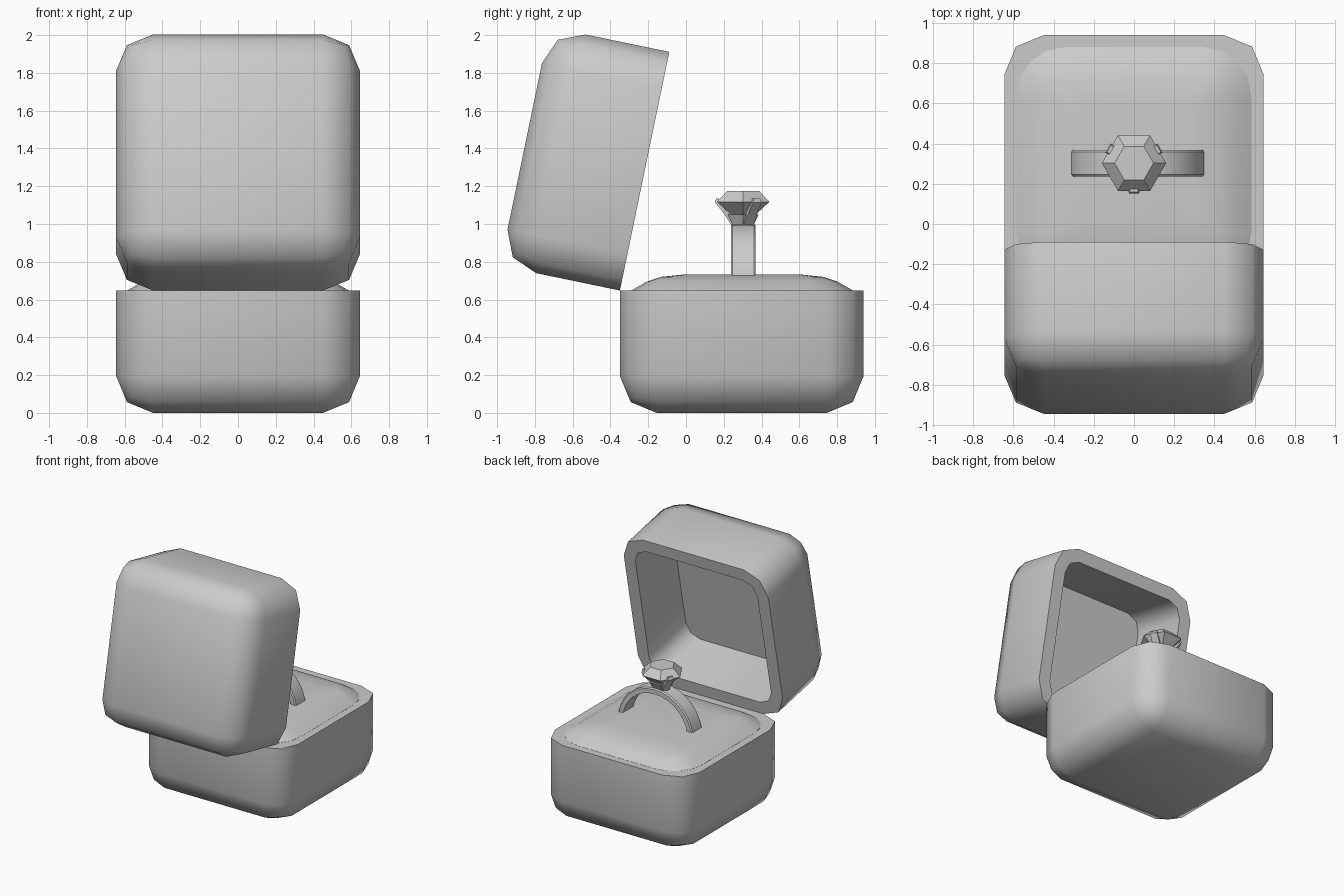
import bpy, bmesh, math
from mathutils import Matrix, Vector

if "Cube" in bpy.data.objects:
    bpy.data.objects.remove(bpy.data.objects["Cube"])

S = 1.29                      # box side
HINGE = Vector((0, -0.35, 0.648))
CY = 0.297                    # centre of the base in y
RY = 0.303                    # centre of the ring in y


def finish(name, bm, smooth=None):
    bmesh.ops.recalc_face_normals(bm, faces=bm.faces)
    me = bpy.data.meshes.new(name)
    bm.to_mesh(me)
    bm.free()
    ob = bpy.data.objects.new(name, me)
    bpy.context.collection.objects.link(ob)
    if smooth:
        bpy.ops.object.select_all(action='DESELECT')
        ob.select_set(True)
        bpy.context.view_layer.objects.active = ob
        bpy.ops.object.shade_smooth_by_angle(angle=math.radians(smooth))
    return ob


def half_shell(name, matrix):
    """Bevelled cube cut in half and hollowed; hinge edge at local origin, opening up."""
    bm = bmesh.new()
    bmesh.ops.create_cube(bm, size=S)
    bmesh.ops.bevel(bm, geom=bm.edges[:], offset=0.195, segments=2,
                    profile=0.5, affect='EDGES')
    bmesh.ops.bisect_plane(bm, geom=bm.verts[:] + bm.edges[:] + bm.faces[:],
                           plane_co=(0, 0, 0.003), plane_no=(0, 0, 1), clear_outer=True)
    rim = [e for e in bm.edges if e.is_boundary]
    cap = bmesh.ops.edgeloop_fill(bm, edges=rim)['faces']
    bmesh.ops.recalc_face_normals(bm, faces=bm.faces)
    bmesh.ops.inset_region(bm, faces=cap, thickness=0.1, use_even_offset=True)
    floor = bmesh.ops.extrude_discrete_faces(bm, faces=cap)['faces']
    bmesh.ops.translate(bm, verts=floor[0].verts, vec=(0, 0, -0.48))
    bmesh.ops.translate(bm, verts=bm.verts, vec=(0, S / 2, -0.003))
    ob = finish(name, bm, 50)
    ob.matrix_world = matrix
    return ob


def loft(bm, rings):
    """Skin a stack of equal-length point rings and cap both ends."""
    vs = [[bm.verts.new(p) for p in r] for r in rings]
    n = len(vs[0])
    for a, b in zip(vs, vs[1:]):
        for i in range(n):
            bm.faces.new((a[i], a[(i + 1) % n], b[(i + 1) % n], b[i]))
    bm.faces.new(vs[0][::-1])
    bm.faces.new(vs[-1])


def rounded_square(half, r, z, seg=4):
    pts = []
    for k, (sx, sy) in enumerate(((1, 1), (-1, 1), (-1, -1), (1, -1))):
        for i in range(seg + 1):
            a = math.pi / 2 * (k + i / seg)
            pts.append((sx * (half - r) + r * math.cos(a),
                        CY + sy * (half - r) + r * math.sin(a), z))
    return pts


def hexagon(r, z):
    return [(r * math.cos(i * math.pi / 3), RY + r * math.sin(i * math.pi / 3), z)
            for i in range(6)]


# box base and opened lid
half_shell("box_base", Matrix.Translation(HINGE))
half_shell("box_lid", Matrix.Translation(HINGE)
           @ Matrix.Rotation(math.radians(78.3), 4, 'X')
           @ Matrix.Rotation(math.pi, 4, 'Y'))

# domed cushion
bm = bmesh.new()
loft(bm, [rounded_square(0.585 - d, max(0.245 - d, 0.05), z) for d, z in
          ((0, 0.3), (0, 0.649), (0.08, 0.695), (0.155, 0.72), (0.28, 0.733))])
finish("cushion", bm, 50)

# ring band: chamfered section spun round
bm = bmesh.new()
section = [(0.295, -0.066), (0.33, -0.066), (0.338, -0.056),
           (0.338, 0.056), (0.33, 0.066), (0.295, 0.066)]
N = 32
loops = []
for i in range(N):
    a = 2 * math.pi * i / N
    loops.append([bm.verts.new((0.018 + r * math.cos(a), RY + y, 0.662 + r * math.sin(a)))
                  for r, y in section])
for i in range(N):
    p, q = loops[i], loops[(i + 1) % N]
    for j in range(6):
        k = (j + 1) % 6
        bm.faces.new((p[j], p[k], q[k], q[j]))
finish("ring_band", bm, 35)

# faceted gem
bm = bmesh.new()
loft(bm, [hexagon(r, z) for r, z in ((0.012, 1.0), (0.16, 1.117), (0.097, 1.175))])
finish("gem", bm)

# setting cup
bm = bmesh.new()
loft(bm, [hexagon(r, z) for r, z in ((0.055, 0.98), (0.065, 1.0), (0.095, 1.05))])
finish("setting_cup", bm)

# three prongs gripping the gem
bm = bmesh.new()
for deg in (30, 150, 270):
    a = math.radians(deg)
    u, v = Vector((math.cos(a), math.sin(a), 0)), Vector((-math.sin(a), math.cos(a), 0))
    rings = []
    for r0, r1, w, z in ((0.03, 0.06, 0.03, 0.99), (0.07, 0.098, 0.028, 1.05),
                         (0.13, 0.15, 0.026, 1.115), (0.128, 0.143, 0.02, 1.135)):
        o = Vector((0, RY, z))
        rings.append([o + u * r0 - v * w, o + u * r1 - v * w,
                      o + u * r1 + v * w, o + u * r0 + v * w])
    loft(bm, rings)
finish("prongs", bm)
